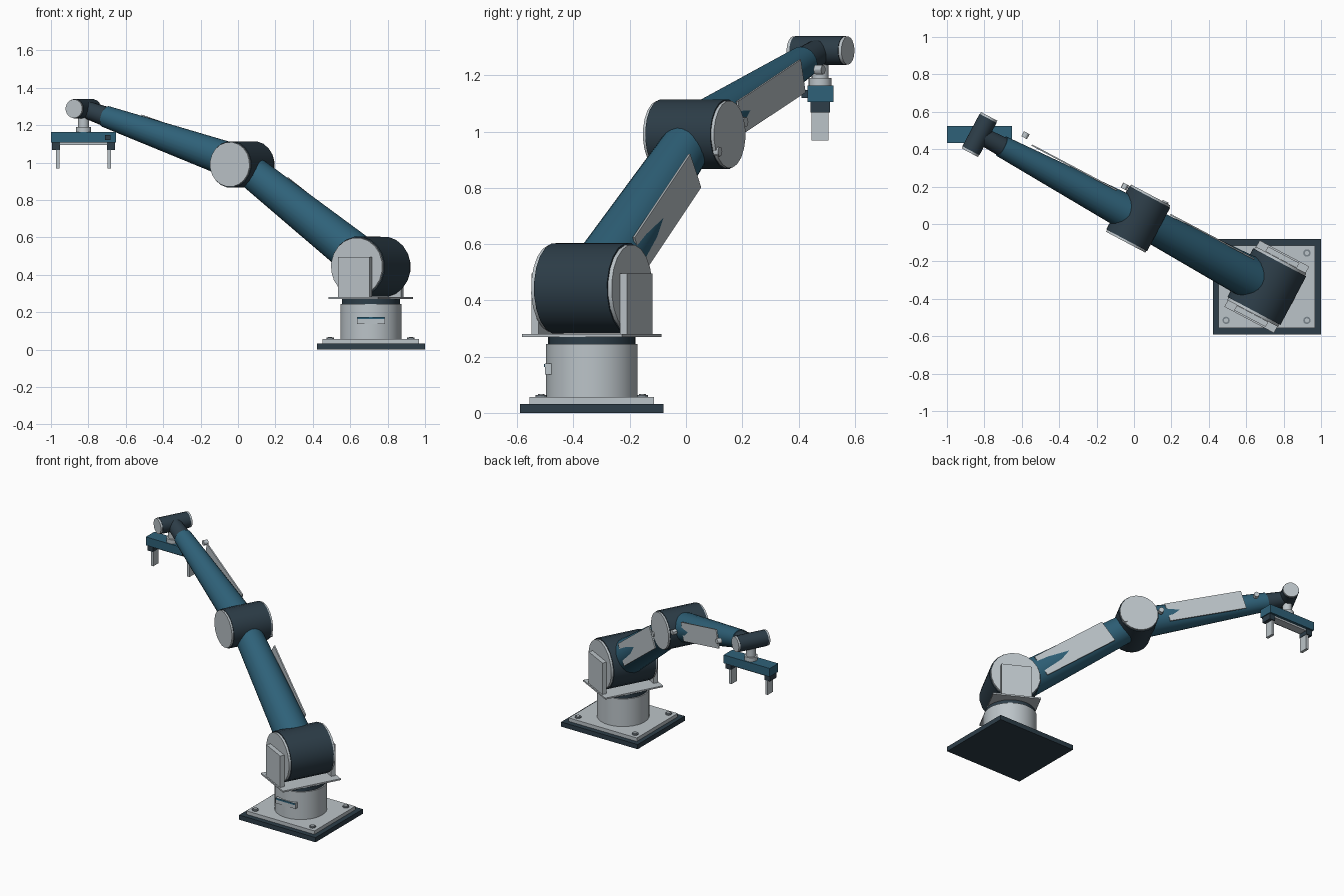
import bpy, math
from mathutils import Vector, Matrix

if "Cube" in bpy.data.objects:
    bpy.data.objects.remove(bpy.data.objects["Cube"])


def material(name, rgb):
    m = bpy.data.materials.new(name)
    m.diffuse_color = (*rgb, 1)
    m.use_nodes = True
    m.node_tree.nodes["Principled BSDF"].inputs["Base Color"].default_value = m.diffuse_color
    return m


BLUE = material("blue paint", (0.028, 0.12, 0.19))
DARK = material("dark slate", (0.026, 0.047, 0.065))
LIGHT = material("light grey", (0.50, 0.55, 0.58))
STEEL = material("bolt steel", (0.20, 0.24, 0.27))

# Arm plane: U runs along the arm in plan, V along the joint axes
ORIGIN = Vector((0.71, -0.335, 0))
U = Vector((-0.884, 0.468, 0)).normalized()
V = Vector((0.468, 0.884, 0)).normalized()
Z = Vector((0, 0, 1))


def at(u, v, z):
    return ORIGIN + U * u + V * v + Z * z


def finish(name, mat, smooth=False):
    ob = bpy.context.object
    ob.name = name
    ob.data.materials.append(mat)
    if smooth:
        bpy.ops.object.shade_smooth_by_angle(angle=math.radians(30))
    return ob


def rod(name, p, q, r1, mat, r2=None, sides=20):
    """Cylinder or cone between two points."""
    p, q = Vector(p), Vector(q)
    bpy.ops.mesh.primitive_cone_add(vertices=sides, radius1=r1, radius2=r1 if r2 is None else r2,
                                    depth=(q - p).length)
    ob = finish(name, mat, True)
    rot = Z.rotation_difference((q - p).normalized()).to_matrix().to_4x4()
    ob.matrix_world = Matrix.Translation((p + q) / 2) @ rot
    return ob


def box(name, lo, hi, mat):
    """Box between two corners in world axes."""
    lo, hi = Vector(lo), Vector(hi)
    bpy.ops.mesh.primitive_cube_add(size=1, location=(lo + hi) / 2)
    ob = finish(name, mat)
    ob.scale = hi - lo
    return ob


def arm_box(name, centre, size, mat, tilt=0.0):
    """Box in the arm plane: size along the arm, the joint axis and upwards."""
    along = U * math.cos(tilt) + Z * math.sin(tilt)
    up = Z * math.cos(tilt) - U * math.sin(tilt)
    bpy.ops.mesh.primitive_cube_add(size=1)
    ob = finish(name, mat)
    # right-handed column order: along, up x along, up
    axes = (along * size[0], up.cross(along) * size[1], up * size[2])
    m = Matrix.Identity(4)
    for i, a in enumerate(axes):
        m.col[i].xyz = a
    for i in range(3):
        ob.data.vertices.foreach_get
    ob.data.transform(m)
    ob.location = centre
    return ob


def joint(name, u, z, radius, half, cap):
    """Dark drum with a light cap on each end."""
    rod(name + "_drum", at(u, -half, z), at(u, half, z), radius, DARK)
    for side, label in ((-1, "front"), (1, "back")):
        rod(f"{name}_cap_{label}", at(u, side * half, z), at(u, side * (half + cap), z),
            radius * 0.96, LIGHT)


# Base plates and bolts
box("base_plate", (0.422, -0.59, 0), (1.0, -0.08, 0.032), DARK)
box("mounting_plate", (0.452, -0.556, 0.032), (0.967, -0.114, 0.056), LIGHT)
for sx in (-1, 1):
    for sy in (-1, 1):
        x, y = 0.7085 + sx * 0.216, -0.335 + sy * 0.18
        rod("bolt", (x, y, 0.05), (x, y, 0.064), 0.02, STEEL, sides=12)
        rod("bolt_head", (x, y, 0.06), (x, y, 0.067), 0.012, LIGHT, sides=6)

# Pedestal, turntable ring and status panel
rod("pedestal", at(0, 0, 0.056), at(0, 0, 0.245), 0.163, LIGHT, sides=32)
rod("turntable_ring", at(0, 0, 0.243), at(0, 0, 0.27), 0.155, DARK, sides=32)
box("status_panel", (0.636, -0.502, 0.137), (0.786, -0.46, 0.175), LIGHT)
box("status_stripe", (0.638, -0.505, 0.163), (0.784, -0.50, 0.174), BLUE)

# Shoulder yoke
arm_box("yoke_plate", at(0, 0, 0.275), (0.30, 0.402, 0.01), LIGHT)
for side in (-1, 1):
    arm_box("yoke_cheek", at(0, side * 0.178, 0.385), (0.19, 0.03, 0.22), LIGHT)

# Joints: position along the arm and height
SHOULDER, ELBOW, WRIST = (0, 0.443), (0.778, 0.99), (1.738, 1.288)
joint("shoulder", *SHOULDER, 0.162, 0.147, 0.015)
joint("elbow", *ELBOW, 0.125, 0.131, 0.012)
joint("wrist", *WRIST, 0.052, 0.098, 0.012)


def along_arm(a, b, s, v=0.0):
    """Point at distance s from joint a towards joint b."""
    d = Vector((b[0] - a[0], b[1] - a[1])).normalized() * s
    return at(a[0] + d.x, v, a[1] + d.y)


def link(name, a, b, length, r1, r2, cover, cover_v, width, clips):
    """Tapered tube with a flat side cover and small cable clips."""
    rod(name, along_arm(a, b, 0), along_arm(a, b, length), r1, BLUE, r2, sides=24)
    tilt = math.atan2(b[1] - a[1], b[0] - a[0])
    arm_box(name + "_cover", along_arm(a, b, sum(cover) / 2, cover_v - 0.004),
            (cover[1] - cover[0], 0.008, width), LIGHT, tilt)
    for s, v in clips:
        rod(name + "_clip", along_arm(a, b, s, v - 0.015), along_arm(a, b, s, v + 0.015),
            0.017, LIGHT, sides=12)


link("upper_arm", SHOULDER, ELBOW, 0.951, 0.118, 0.086, (0.21, 0.727), 0.1035, 0.145,
     [(0.845, 0.135)])
link("forearm", ELBOW, WRIST, 0.865, 0.098, 0.058, (0.2, 0.70), 0.085, 0.122,
     [(0.15, 0.118), (0.776, 0.112)])
rod("wrist_neck", along_arm(ELBOW, WRIST, 0.86), along_arm(ELBOW, WRIST, 1.0), 0.053, DARK, 0.046)

# Tool flange
TX, TY = -0.826, 0.477
rod("tool_neck", (TX, TY, 1.18), (TX, TY, 1.26), 0.03, LIGHT)
rod("tool_flange", (TX, TY, 1.16), (TX, TY, 1.19), 0.041, LIGHT)

# Gripper body, rail, button and fingers
box("gripper_body", (-1.0, 0.432, 1.106), (-0.652, 0.524, 1.163), BLUE)
box("gripper_rail", (-0.96, 0.45, 1.094), (-0.692, 0.506, 1.107), LIGHT)
box("gripper_button", (-0.712, 0.41, 1.12), (-0.682, 0.433, 1.148), DARK)
for side in (-1, 1):
    def span(a, b):
        return sorted((TX + side * a, TX + side * b))
    x0, x1 = span(0.126, 0.168)
    box("finger_holder", (x0, 0.442, 1.068), (x1, 0.512, 1.107), DARK)
    x0, x1 = span(0.128, 0.146)
    box("finger", (x0, 0.447, 0.968), (x1, 0.506, 1.07), LIGHT)
